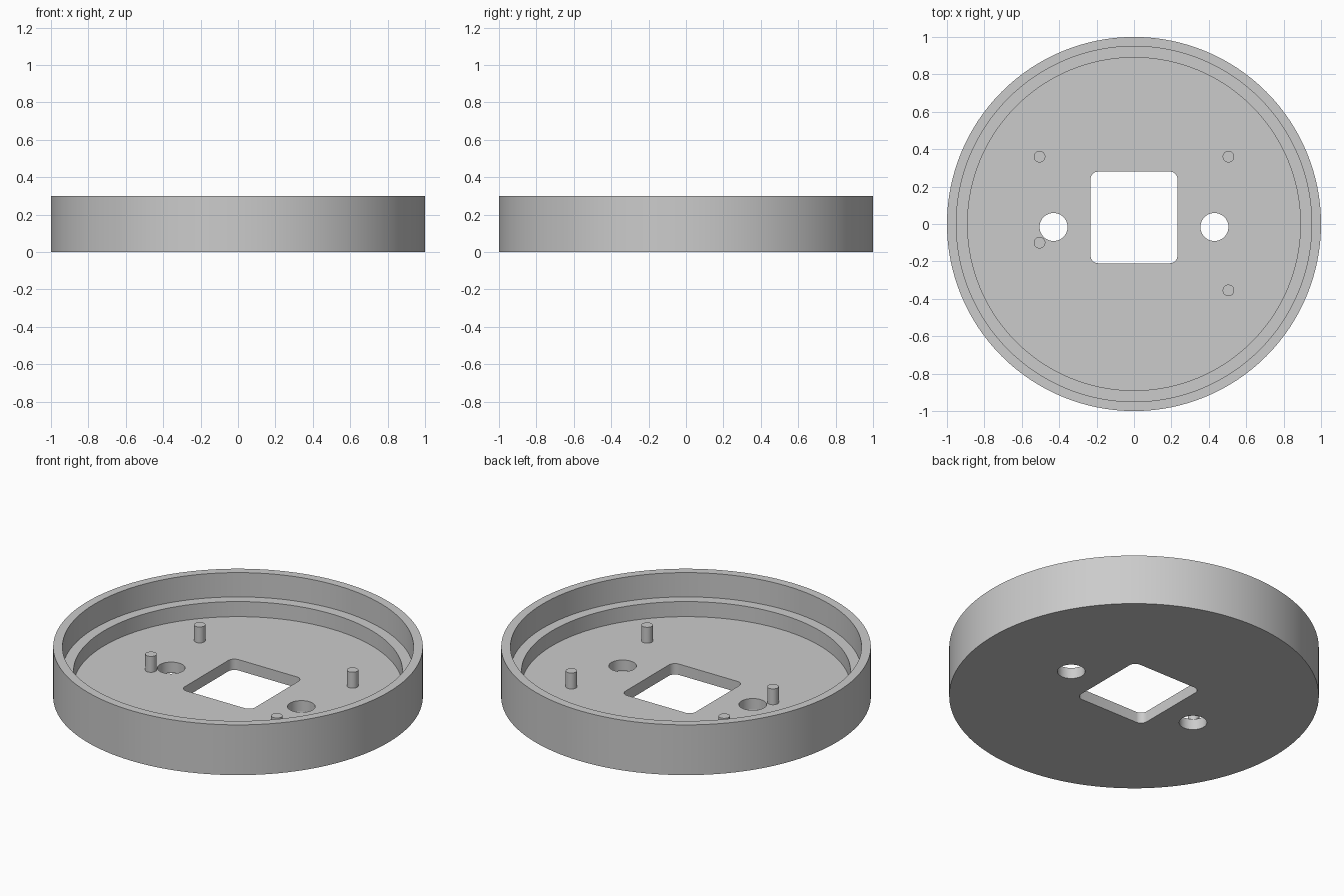
import bpy, bmesh, math

if "Cube" in bpy.data.objects:
    bpy.data.objects.remove(bpy.data.objects["Cube"])

grey = bpy.data.materials.new("plain_grey")
grey.use_nodes = True
colour = (0.6, 0.6, 0.6, 1)
grey.diffuse_color = colour
grey.node_tree.nodes["Principled BSDF"].inputs["Base Color"].default_value = colour

FLOOR, LEDGE, RIM, PEG_TOP = 0.065, 0.155, 0.3, 0.16


def circle(radius, sides, cx=0, cy=0):
    return [(cx + radius * math.cos(math.tau * i / sides),
             cy + radius * math.sin(math.tau * i / sides)) for i in range(sides)]


def rounded_rectangle(x0, x1, y0, y1, r, steps=8):
    corners = [(x1 - r, y1 - r), (x0 + r, y1 - r), (x0 + r, y0 + r), (x1 - r, y0 + r)]
    return [(cx + r * math.cos(math.pi / 2 * (q + i / steps)),
             cy + r * math.sin(math.pi / 2 * (q + i / steps)))
            for q, (cx, cy) in enumerate(corners) for i in range(steps + 1)]


def loft(name, rings):
    """Join a stack of (outline, height) rings and cap both ends."""
    bm = bmesh.new()
    loops = [[bm.verts.new((x, y, z)) for x, y in outline] for outline, z in rings]
    for a, b in zip(loops, loops[1:]):
        for i in range(len(a)):
            j = (i + 1) % len(a)
            bm.faces.new((a[i], a[j], b[j], b[i]))
    bm.faces.new(loops[0][::-1])
    bm.faces.new(loops[-1])
    bmesh.ops.recalc_face_normals(bm, faces=bm.faces)
    mesh = bpy.data.meshes.new(name)
    bm.to_mesh(mesh)
    bm.free()
    mesh.materials.append(grey)
    obj = bpy.data.objects.new(name, mesh)
    bpy.context.collection.objects.link(obj)
    return obj


def activate(obj):
    bpy.ops.object.select_all(action="DESELECT")
    obj.select_set(True)
    bpy.context.view_layer.objects.active = obj


# Round tray with a stepped inner wall
profile = [(1, 0), (1, RIM), (0.95, RIM), (0.95, LEDGE), (0.89, LEDGE), (0.89, FLOOR)]
tray = loft("tray", [(circle(r, 128), z) for r, z in profile])

# Openings through the floor
openings = [rounded_rectangle(-0.232, 0.232, -0.21, 0.28, 0.04)]
openings += [circle(0.075, 48, side * 0.43, -0.016) for side in (-1, 1)]
for outline in openings:
    cutter = loft("opening_cutter", [(outline, -0.1), (outline, 0.2)])
    cutter.hide_render = True
    cut = tray.modifiers.new("opening", "BOOLEAN")
    cut.operation = "DIFFERENCE"
    cut.solver = "EXACT"
    cut.object = cutter
    activate(tray)
    bpy.ops.object.modifier_apply(modifier=cut.name)
    bpy.data.objects.remove(cutter)

# Locating pegs standing on the floor
parts = [tray]
for name, x, y in [("back_left_peg", 0.505, 0.36), ("back_right_peg", -0.505, 0.36),
                   ("front_left_peg", 0.505, -0.355), ("front_right_peg", -0.505, -0.1)]:
    outline = circle(0.031, 32, x, y)
    parts.append(loft(name, [(outline, FLOOR - 0.005), (outline, PEG_TOP)]))

for part in parts:
    activate(part)
    bpy.ops.object.shade_smooth_by_angle(angle=math.radians(30))
